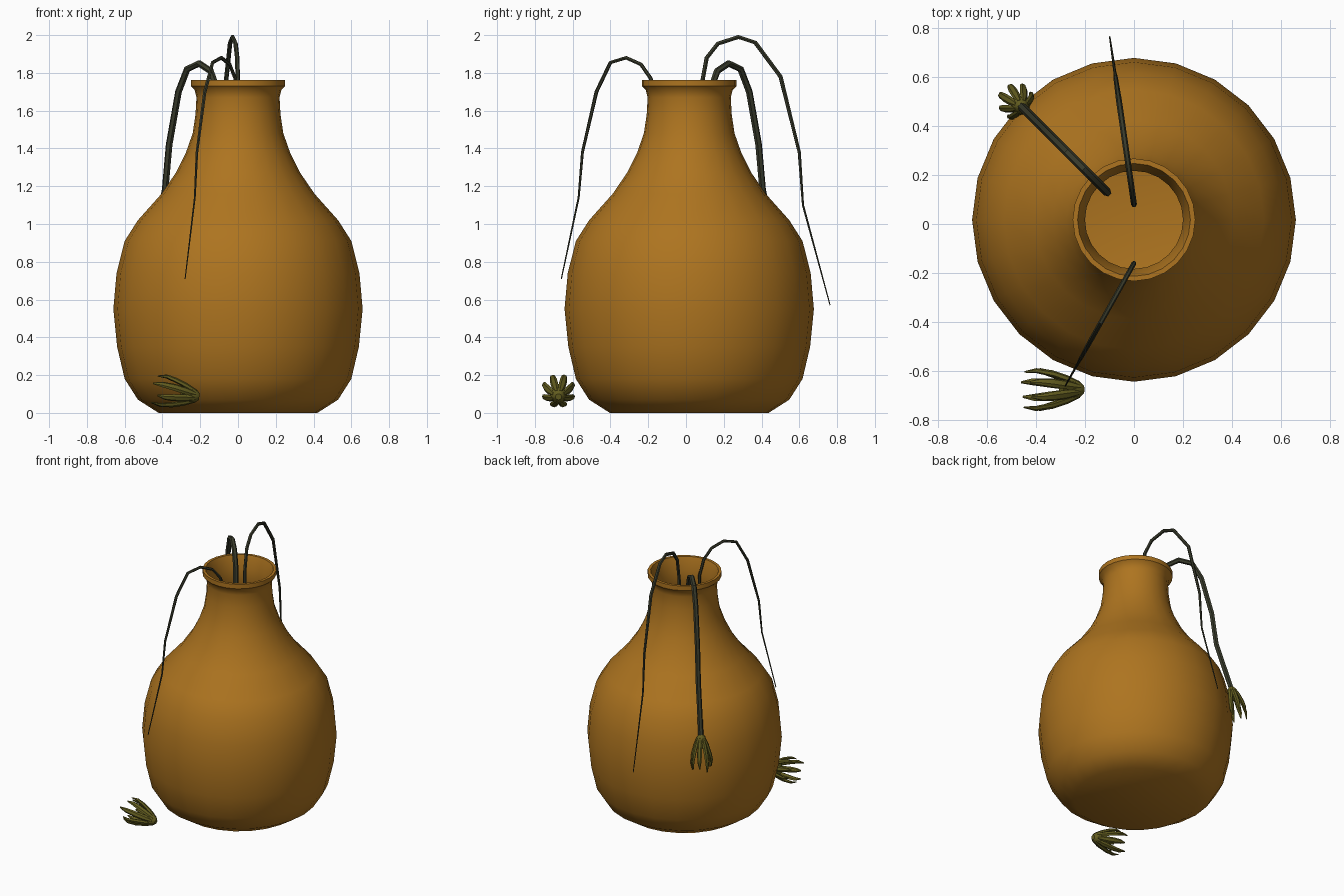
import bpy, bmesh, math
from mathutils import Vector, Matrix

if "Cube" in bpy.data.objects:
    bpy.data.objects.remove(bpy.data.objects["Cube"])

CY = 0.017  # vase axis offset in y


def material(name, rgb):
    m = bpy.data.materials.new(name)
    m.diffuse_color = (*rgb, 1)
    m.use_nodes = True
    m.node_tree.nodes["Principled BSDF"].inputs["Base Color"].default_value = m.diffuse_color
    return m


clay = material("clay", (0.42, 0.175, 0.014))
stem_mat = material("dry_stem", (0.04, 0.043, 0.024))
petal_mat = material("dry_petal", (0.125, 0.11, 0.014))


def finish(bm, name, mat, angle=40):
    bmesh.ops.recalc_face_normals(bm, faces=bm.faces)
    me = bpy.data.meshes.new(name)
    bm.to_mesh(me)
    bm.free()
    ob = bpy.data.objects.new(name, me)
    bpy.context.collection.objects.link(ob)
    me.materials.append(mat)
    bpy.ops.object.select_all(action='DESELECT')
    ob.select_set(True)
    bpy.context.view_layer.objects.active = ob
    bpy.ops.object.shade_smooth_by_angle(angle=math.radians(angle))
    return ob


def loft(bm, rings):
    """Skin a list of vertex-position rings and cap both ends."""
    vr = [[bm.verts.new(p) for p in ring] for ring in rings]
    n = len(vr[0])
    for a, b in zip(vr, vr[1:]):
        for i in range(n):
            j = (i + 1) % n
            bm.faces.new((a[i], a[j], b[j], b[i]))
    bm.faces.new(vr[0][::-1])
    bm.faces.new(vr[-1])


def tube(bm, pts, radii, side, sides=6, flat=1.0):
    """Tapered tube along a planar path; side is the plane normal."""
    pts = [Vector(p) for p in pts]
    side = Vector(side).normalized()
    rings = []
    for k, p in enumerate(pts):
        t = (pts[min(k + 1, len(pts) - 1)] - pts[max(k - 1, 0)]).normalized()
        up = side.cross(t).normalized()
        rings.append([p + side * (radii[k] * math.cos(a)) + up * (radii[k] * flat * math.sin(a))
                      for a in (2 * math.pi * i / sides for i in range(sides))])
    loft(bm, rings)


# Vase: outer profile, lip, then inner wall
profile = [(0.42, 0), (0.53, 0.07), (0.60, 0.18), (0.64, 0.35), (0.66, 0.55), (0.643, 0.74),
           (0.60, 0.91), (0.53, 1.02), (0.405, 1.16), (0.33, 1.27), (0.275, 1.38), (0.24, 1.48),
           (0.225, 1.58), (0.22, 1.67), (0.23, 1.71), (0.25, 1.73), (0.25, 1.763), (0.23, 1.763)]
inner = [(r - 0.02, max(z, 0.02)) for r, z in profile[13::-1]]
bm = bmesh.new()
loft(bm, [[(r * math.cos(a), CY + r * math.sin(a), z)
           for a in (2 * math.pi * i / 24 for i in range(24))] for r, z in profile + inner])
finish(bm, "vase", clay)


# Drooping stems: (distance along heading, height) from the root
def stem(name, root, end, path, radius, tip):
    root, end = Vector(root), Vector(end)
    d = (end - root).normalized()
    pts = [(*(root + d * s), z) for s, z in path]
    n = len(pts)
    radii = [radius if k < n - 3 else radius + (tip - radius) * (k - n + 4) / 3 for k in range(n)]
    bm = bmesh.new()
    tube(bm, pts, radii, (d.y, -d.x, 0))
    finish(bm, name, stem_mat)


stem("back_stem", (0, 0.08), (-0.10, 0.77),
     [(0, 0.6), (0, 1.72), (0.03, 1.88), (0.09, 1.955), (0.20, 1.99), (0.29, 1.96), (0.425, 1.78),
      (0.525, 1.38), (0.545, 1.10), (0.69, 0.57)], 0.012, 0.003)
stem("front_stem", (0, -0.16), (-0.28, -0.66),
     [(0, 0.6), (0, 1.66), (0.03, 1.77), (0.09, 1.845), (0.18, 1.88), (0.275, 1.855), (0.36, 1.70),
      (0.445, 1.38), (0.468, 1.14), (0.573, 0.71)], 0.01, 0.003)
stem("flower_stem", (-0.11, 0.13), (-0.46, 0.48),
     [(0, 0.6), (0, 1.71), (0.05, 1.81), (0.135, 1.85), (0.225, 1.82), (0.29, 1.70), (0.36, 1.42),
      (0.39, 1.18), (0.50, 0.80)], 0.018, 0.018)


# Wilted blossoms: a small cup with eight finger-like petals
def blossom(name, base, axis, width=1.0, length=1.0):
    bm = bmesh.new()
    cup = [(0.018, 0), (0.038, 0.02), (0.05, 0.06), (0.045, 0.09), (0.015, 0.10)]
    loft(bm, [[(r * math.cos(a), r * math.sin(a), z)
               for a in (math.pi * i / 4 for i in range(8))] for r, z in cup])
    for i in range(8):
        a = math.pi * (i + 0.5) / 4
        c, s = math.cos(a), math.sin(a)
        k = 1 + 0.08 * math.sin(i * 2.3)
        path = [(0.03, 0.02), (0.053, 0.075), (0.075, 0.135), (0.088, 0.19 * k), (0.082, 0.235 * k)]
        tube(bm, [(r * c, r * s, z) for r, z in path], [0.012, 0.021, 0.021, 0.016, 0.005],
             (-s, c, 0), flat=0.6)
    rot = Vector((0, 0, 1)).rotation_difference(Vector(axis)).to_matrix().to_4x4()
    bm.transform(Matrix.Translation(base) @ rot @ Matrix.Diagonal((width, width, length, 1)))
    finish(bm, name, petal_mat)


blossom("hanging_blossom", (-0.457, 0.477, 0.84), (-0.12, 0.12, -1), 0.8)
blossom("fallen_blossom", (-0.205, -0.675, 0.085), (-1, 0, 0.17), 0.95)
